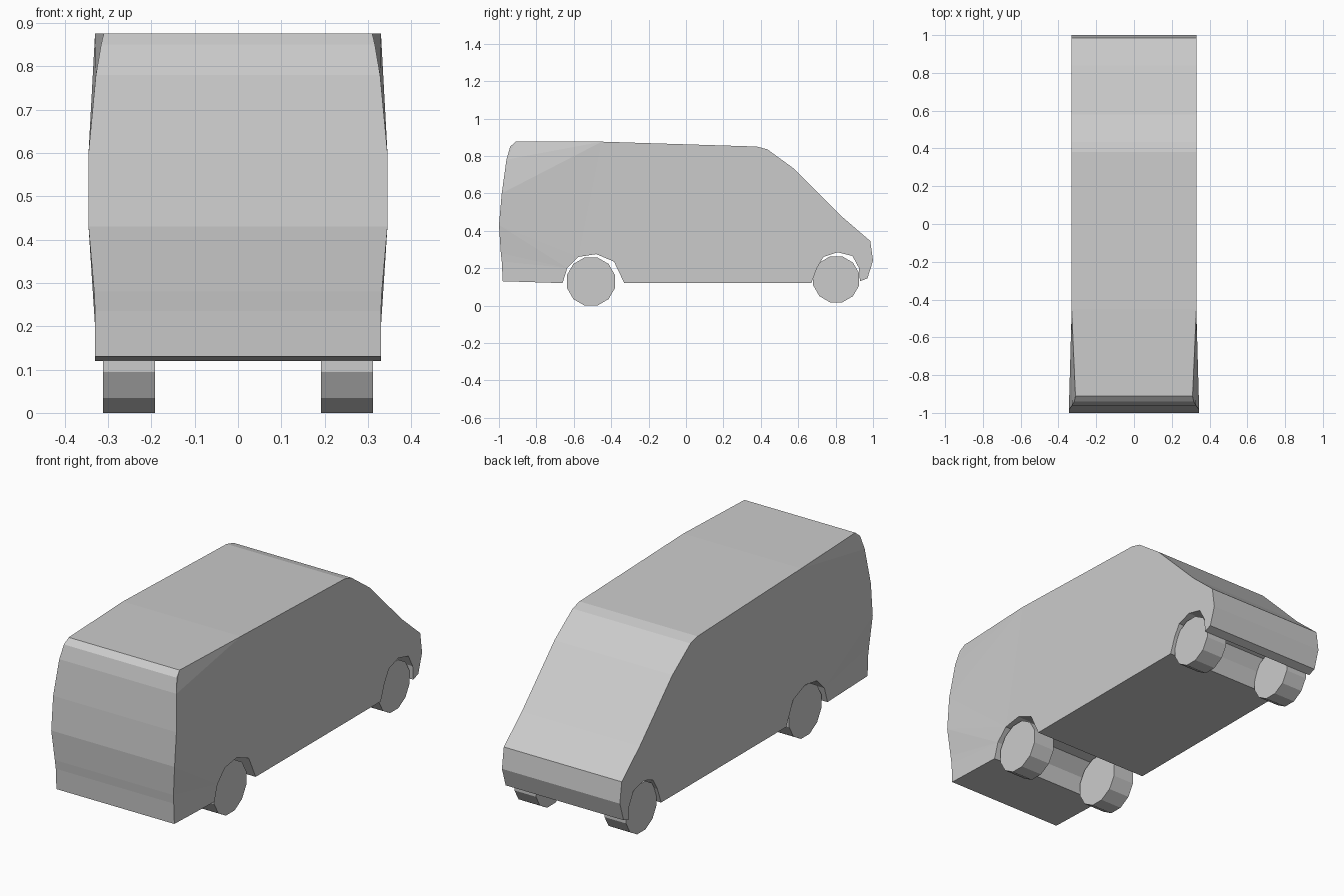
import bpy, bmesh, math
from mathutils import Matrix

if "Cube" in bpy.data.objects:
    bpy.data.objects.remove(bpy.data.objects["Cube"])

W = 0.33
# Side outline as (y, z, half width), running along the floor, nose, roof and tail
OUTLINE = [
    (-0.98, 0.13, W), (-0.66, 0.12, W),
    (-0.635, 0.2, W), (-0.575, 0.26, W), (-0.48, 0.275, W), (-0.385, 0.235, W),  # rear arch
    (-0.33, 0.12, W), (0.67, 0.12, W),
    (0.70, 0.2, W), (0.735, 0.26, W), (0.81, 0.285, W), (0.89, 0.265, W),  # front arch
    (0.925, 0.2, W), (0.93, 0.13, W), (0.97, 0.145, W),
    (1.0, 0.24, W), (0.985, 0.345, W), (0.84, 0.47, W),  # nose
    (0.58, 0.73, W), (0.435, 0.835, W), (0.38, 0.85, W),  # windscreen
    (-0.45, 0.876, W), (-0.91, 0.876, 0.31), (-0.94, 0.85, 0.316),  # roof
    (-0.96, 0.78, 0.328), (-0.985, 0.6, 0.345), (-1.0, 0.43, 0.345),
    (-0.99, 0.28, 0.332), (-0.985, 0.235, W),  # tail
]


def finish(bm, name):
    bmesh.ops.recalc_face_normals(bm, faces=bm.faces)
    mesh = bpy.data.meshes.new(name)
    bm.to_mesh(mesh)
    bm.free()
    obj = bpy.data.objects.new(name, mesh)
    bpy.context.collection.objects.link(obj)
    return obj


# Van body: outline bridged across the width, with the flared tail split off each side
bm = bmesh.new()
sides = [[bm.verts.new((s * w, y, z)) for y, z, w in OUTLINE] for s in (-1, 1)]
n = len(OUTLINE)
for i in range(n):
    j = (i + 1) % n
    bm.faces.new((sides[0][i], sides[0][j], sides[1][j], sides[1][i]))
panels = []
roof_break, arch_top = 21, 4
for ring in sides:
    panels.append(bm.faces.new(ring[arch_top:roof_break + 1]))
    panels.append(bm.faces.new(ring[roof_break:] + ring[:arch_top + 1]))
bm.normal_update()
bmesh.ops.triangulate(bm, faces=panels)
finish(bm, "van_body")


# Wheels: low-poly cylinders lying across the van
def wheel(name, side, y, z, radius):
    bm = bmesh.new()
    bmesh.ops.create_cone(bm, cap_ends=True, segments=12, radius1=radius,
                          radius2=radius, depth=0.12,
                          matrix=Matrix.Rotation(math.pi / 2, 4, 'Y') @ Matrix.Rotation(math.pi / 12, 4, 'Z'))
    obj = finish(bm, name)
    obj.location = (side * 0.252, y, z)


for label, side in (("left", -1), ("right", 1)):
    wheel("rear_wheel_" + label, side, -0.508, 0.1285, 0.133)
    wheel("front_wheel_" + label, side, 0.803, 0.14, 0.127)
